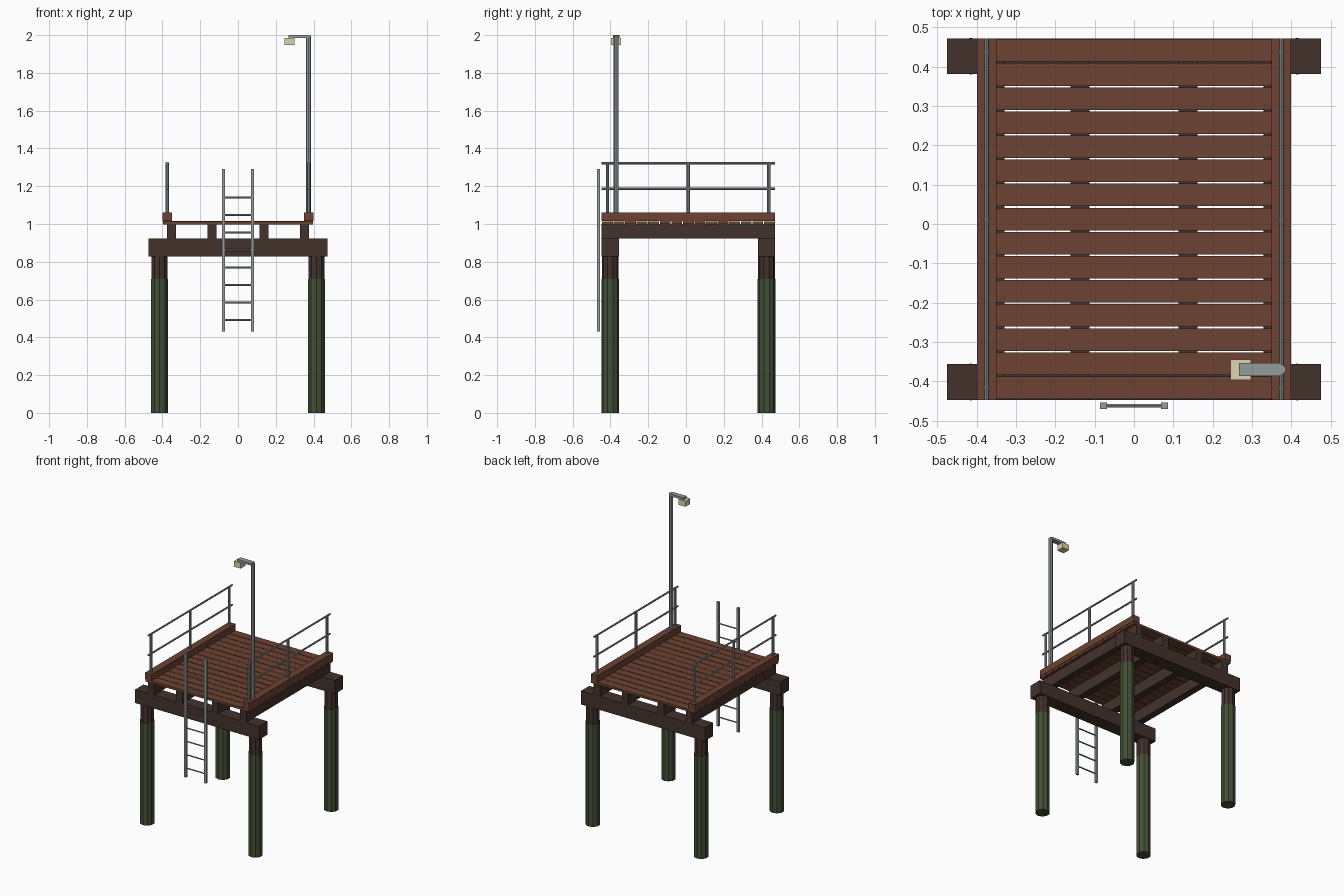
import bpy, random
from mathutils import Vector

if "Cube" in bpy.data.objects:
    bpy.data.objects.remove(bpy.data.objects["Cube"])

random.seed(4)


def mat(name, r, g, b):
    m = bpy.data.materials.new(name)
    m.diffuse_color = (r, g, b, 1)
    m.use_nodes = True
    m.node_tree.nodes["Principled BSDF"].inputs["Base Color"].default_value = m.diffuse_color
    return m


PLANK = mat("red_wood", 0.15, 0.055, 0.032)
DARK = mat("dark_wood", 0.055, 0.032, 0.025)
ALGAE = mat("algae_green", 0.055, 0.08, 0.035)
METAL = mat("galvanised_metal", 0.30, 0.33, 0.33)
LAMP = mat("lamp_cream", 0.72, 0.66, 0.42)


def box(name, x, y, z, m):
    """Box from (min, max) pairs."""
    bpy.ops.mesh.primitive_cube_add(size=1, location=(sum(x) / 2, sum(y) / 2, sum(z) / 2))
    o = bpy.context.object
    o.scale = (x[1] - x[0], y[1] - y[0], z[1] - z[0])
    bpy.ops.object.transform_apply(location=False, rotation=False, scale=True)
    o.name = name
    o.data.materials.append(m)
    return o


def rod(name, a, b, r, m, sides=8):
    """Cylinder between two points."""
    a, b = Vector(a), Vector(b)
    d = b - a
    bpy.ops.mesh.primitive_cylinder_add(vertices=sides, radius=r, depth=d.length, location=(a + b) / 2)
    o = bpy.context.object
    o.rotation_euler = d.to_track_quat('Z', 'Y').to_euler() if abs(d.z) < 1e-6 else (0, 0, 0)
    o.name = name
    o.data.materials.append(m)
    return o


Y0, Y1 = -0.447, 0.472      # deck front and back
CAP = 0.091                 # cap beam depth

# piles with a green tide zone, and cap beams across them
for label, yc in (("front", Y0 + CAP / 2), ("back", Y1 - CAP / 2)):
    for side, x in (("left", -0.415), ("right", 0.415)):
        rod(f"{label}_{side}_pile_top", (x, yc, 0.70), (x, yc, 0.84), 0.044, DARK, 10)
        rod(f"{label}_{side}_pile_tide_zone", (x, yc, 0), (x, yc, 0.71), 0.047, ALGAE, 10)
    box(f"{label}_cap_beam", (-0.475, 0.475), (yc - CAP / 2, yc + CAP / 2), (0.829, 0.922), DARK)

# joists
for i, x in enumerate((-0.353, -0.137, 0.137, 0.353)):
    box(f"joist_{i + 1}", (x - 0.024, x + 0.024), (Y0, Y1), (0.922, 1.0), DARK)

# deck planks, slightly uneven
N = 15
pitch = (Y1 - Y0) / N
for i in range(N):
    y = Y0 + i * pitch
    dz = random.uniform(-0.001, 0.001)
    box(f"deck_plank_{i + 1}", (-0.397, 0.397), (y + 0.002, y + pitch - 0.002),
        (0.999 + dz, 1.015 + dz), PLANK)

# curbs and railings on both sides
for side, s in (("left", -1), ("right", 1)):
    box(f"{side}_curb", sorted((s * 0.35, s * 0.399)), (Y0, Y1), (1.0155, 1.06), PLANK)
    x = s * 0.375
    for i, y in enumerate((-0.416, 0.0115, 0.438)):
        rod(f"{side}_rail_post_{i + 1}", (x, y, 1.05), (x, y, 1.325), 0.0085, METAL)
    for label, z in (("mid", 1.186), ("top", 1.322)):
        rod(f"{side}_{label}_rail", (x, Y0, z), (x, Y1, z), 0.006, METAL)

# ladder on the front
for side, s in (("left", -1), ("right", 1)):
    box(f"ladder_{side}_stile", sorted((s * 0.069, s * 0.086)), (-0.470, -0.454), (0.43, 1.29), METAL)
for i in range(8):
    z = 0.492 + i * 0.0927
    rod(f"ladder_rung_{i + 1}", (-0.072, -0.462, z), (0.072, -0.462, z), 0.005, METAL, 6)

# lamp post, arm and lamp head
rod("lamp_post", (0.373, -0.37, 1.05), (0.373, -0.37, 1.998), 0.0135, METAL)
box("lamp_arm", (0.267, 0.375), (-0.387, -0.353), (1.984, 2.0), METAL)
box("lamp_head", (0.245, 0.298), (-0.396, -0.344), (1.947, 1.985), LAMP)
